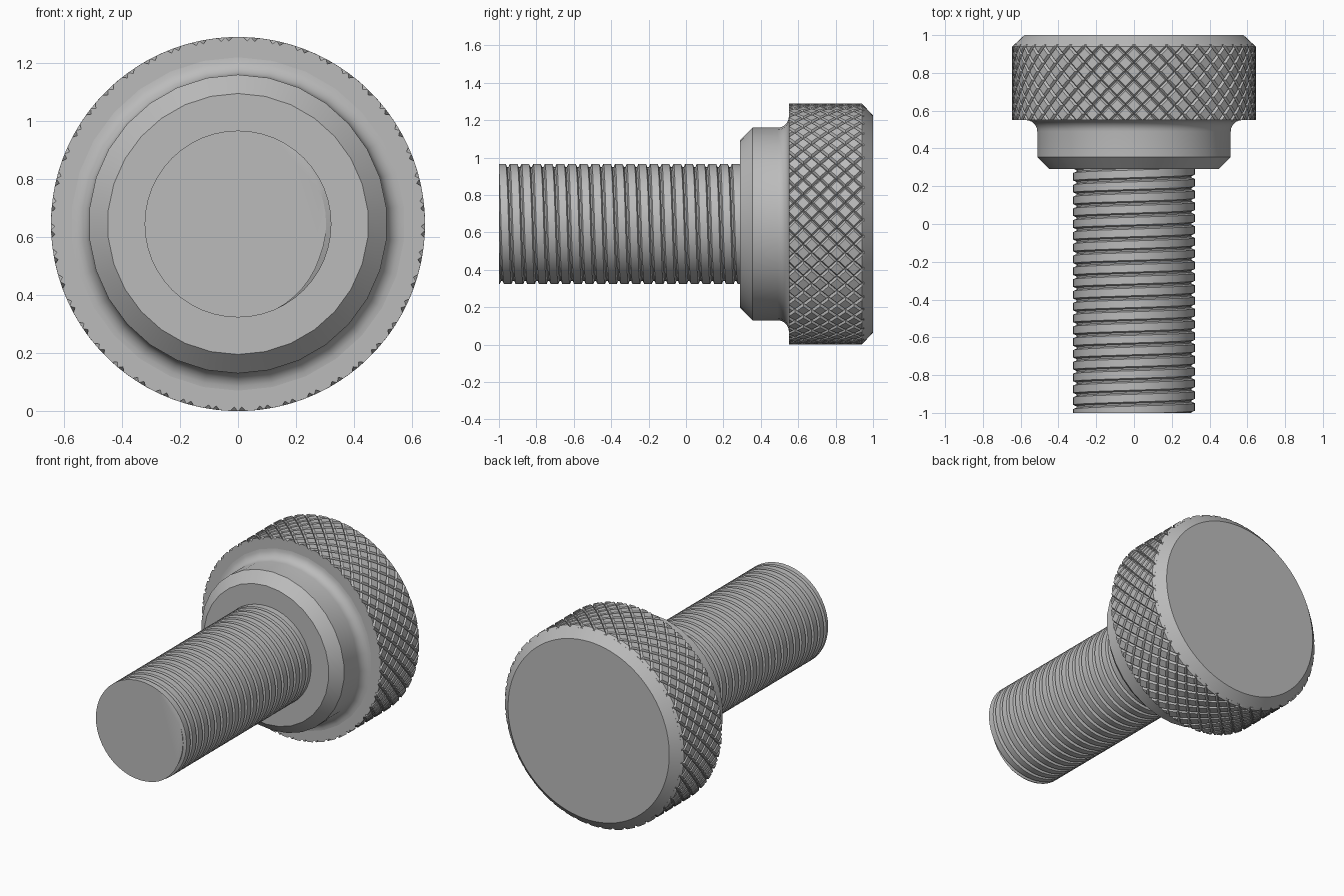
import bpy, bmesh
from math import sin, cos, pi, hypot, radians

cube = bpy.data.objects.get("Cube")
if cube:
    bpy.data.objects.remove(cube)

AXIS_Z = 0.645          # height of the screw axis
HEAD_R = 0.645

steel = bpy.data.materials.new("steel grey")
steel.use_nodes = True
steel.diffuse_color = (0.5, 0.5, 0.5, 1)
steel.node_tree.nodes["Principled BSDF"].inputs["Base Color"].default_value = (0.5, 0.5, 0.5, 1)


def around(r, angle, y):
    """Point at radius r about the y axis, angle measured from the top towards +x."""
    return (r * sin(angle), y, r * cos(angle))


def finish(name, bm, smooth_angle):
    bmesh.ops.recalc_face_normals(bm, faces=bm.faces)
    mesh = bpy.data.meshes.new(name)
    bm.to_mesh(mesh)
    bm.free()
    mesh.materials.append(steel)
    obj = bpy.data.objects.new(name, mesh)
    obj.location.z = AXIS_Z
    bpy.context.collection.objects.link(obj)
    bpy.ops.object.select_all(action='DESELECT')
    obj.select_set(True)
    bpy.context.view_layer.objects.active = obj
    bpy.ops.object.shade_smooth_by_angle(angle=radians(smooth_angle))
    return obj


def lathe(name, profile, segments):
    """Spin a (radius, y) profile about the y axis."""
    bm = bmesh.new()
    verts = [bm.verts.new(around(r, 0, y)) for r, y in profile]
    edges = [bm.edges.new(pair) for pair in zip(verts, verts[1:])]
    bmesh.ops.spin(bm, geom=verts + edges, cent=(0, 0, 0), axis=(0, 1, 0),
                   angle=2 * pi, steps=segments)
    bmesh.ops.remove_doubles(bm, verts=bm.verts, dist=0.0002)
    return finish(name, bm, 30)


def cut(bm, y, side=0):
    """Slice across the axis; side -1 or 1 discards what lies beyond."""
    bmesh.ops.bisect_plane(bm, geom=bm.verts[:] + bm.edges[:] + bm.faces[:], dist=1e-5,
                           plane_co=(0, y, 0), plane_no=(0, side or 1, 0),
                           clear_outer=bool(side))


def add_face(bm, points):
    bm.faces.new([bm.verts.new(p) for p in points])


def trim_and_cap(bm, start, end):
    cut(bm, start, -1)
    cut(bm, end, 1)
    bmesh.ops.holes_fill(bm, edges=[e for e in bm.edges if e.is_boundary], sides=0)


# Threaded shank: a right-hand groove swept as a helix, then trimmed flat
def build_shank():
    pitch, steps, crest, root = 0.0625, 48, 0.322, 0.304
    profile = [(-0.18, crest), (-0.06, root), (0.06, root), (0.18, crest), (0.82, crest)]
    bm = bmesh.new()
    for turn in range(-2, 23):
        for k in range(steps):
            def point(i, p):
                y = -1 + pitch * (turn + i / steps + p[0])
                return around(p[1], pi / 2 + 2 * pi * i / steps, y)
            for a, b in zip(profile, profile[1:]):
                add_face(bm, [point(k, a), point(k + 1, a), point(k + 1, b), point(k, b)])
    bmesh.ops.remove_doubles(bm, verts=bm.verts, dist=0.0004)
    trim_and_cap(bm, -1, 0.31)
    return finish("threaded_shank", bm, 25)


# Knurled grip: two crossing families of V grooves leave a diamond pattern
def build_grip():
    count, height, w, depth = 45, 0.09, 0.14, 0.013
    start, chamfer, end = 0.55, 0.94, 0.952
    marks = [0, w, 1 - w, 1]
    bm = bmesh.new()

    def point(a, b, i, j):
        u, v = a + marks[i], b + marks[j]
        r = HEAD_R - (depth if i in (0, 3) or j in (0, 3) else 0)
        return around(r, pi + pi * (u + v) / count, start - 0.013 + height * (u - v) / 2)

    for row in range(-2, 12):
        for b in range(count):
            for i in range(3):
                for j in range(3):
                    c = [point(b + row, b, i + di, j + dj)
                         for di, dj in ((0, 0), (1, 0), (1, 1), (0, 1))]
                    if i == 1 or j == 1:
                        add_face(bm, c)
                    elif i == j:
                        add_face(bm, [c[0], c[1], c[2]])
                        add_face(bm, [c[0], c[2], c[3]])
                    else:
                        add_face(bm, [c[0], c[1], c[3]])
                        add_face(bm, [c[1], c[2], c[3]])
    bmesh.ops.remove_doubles(bm, verts=bm.verts, dist=0.0004)
    cut(bm, chamfer)
    trim_and_cap(bm, start, end)
    # Let the grooves run out into the back chamfer
    for v in bm.verts:
        r = hypot(v.co.x, v.co.z)
        limit = HEAD_R - 1.083 * (v.co.y - chamfer)
        if v.co.y > chamfer and r > limit:
            v.co.x *= limit / r
            v.co.z *= limit / r
    return finish("knurled_grip", bm, 12)


build_shank()
build_grip()

# Collar with front chamfer and a concave fillet into the head
fillet = [(0.575 - 0.06 * cos(t * pi / 12), 0.49 + 0.06 * sin(t * pi / 12)) for t in range(7)]
lathe("collar", [(0, 0.29), (0.45, 0.29), (0.515, 0.355)] + fillet + [(0.575, 0.56), (0, 0.56)], 30)

# Chamfered back end of the head
lathe("head_end", [(0, 0.951), (0.633, 0.951), (0.58, 1), (0, 1)], 90)
